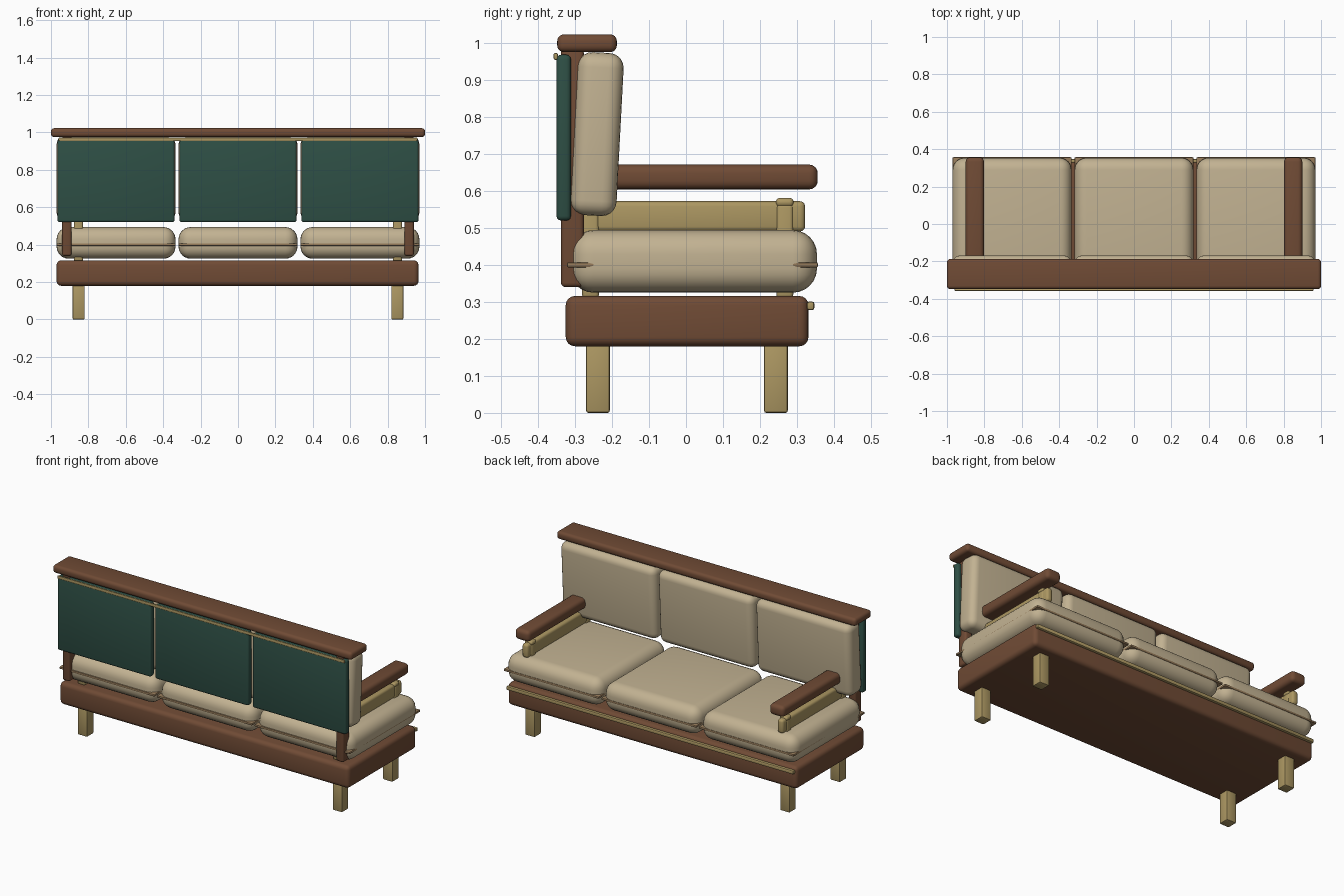
import bpy, math

if "Cube" in bpy.data.objects:
    bpy.data.objects.remove(bpy.data.objects["Cube"])


def material(name, rgb):
    m = bpy.data.materials.new(name)
    lin = [((c / 255 + 0.055) / 1.055) ** 2.4 for c in rgb]
    m.diffuse_color = (*lin, 1)
    m.use_nodes = True
    m.node_tree.nodes["Principled BSDF"].inputs["Base Color"].default_value = m.diffuse_color
    return m


WOOD = material("brown wood", (112, 75, 53))
BRASS = material("pale brass", (172, 151, 98))
FABRIC = material("beige fabric", (194, 178, 146))
PIPING = material("tan piping", (146, 120, 88))
GREEN = material("dark green panel", (46, 79, 69))


def block(name, x, y, z, mat, radius, segments=3, tilt=0):
    """Rounded box spanning the given x, y and z ranges."""
    centre = [(r[0] + r[1]) / 2 for r in (x, y, z)]
    bpy.ops.mesh.primitive_cube_add(size=1, location=centre)
    ob = bpy.context.object
    ob.name = name
    ob.scale = [r[1] - r[0] for r in (x, y, z)]
    bpy.ops.object.transform_apply(location=False, rotation=False, scale=True)
    ob.rotation_euler.x = tilt
    ob.data.materials.append(mat)
    bev = ob.modifiers.new("rounding", "BEVEL")
    bev.width = radius
    bev.segments = segments
    bpy.ops.object.modifier_apply(modifier=bev.name)
    bpy.ops.object.shade_smooth_by_angle(angle=math.radians(40))
    return ob


def pair(name, x, y, z, mat, radius, segments=3):
    """Same block on the left and the right."""
    block(name + "_right", x, y, z, mat, radius, segments)
    block(name + "_left", (-x[1], -x[0]), y, z, mat, radius, segments)


# Plinth, legs and brass trim
block("base", (-0.97, 0.965), (-0.325, 0.331), (0.18, 0.316), WOOD, 0.025, 4)
for label, y in (("back", -0.238), ("front", 0.243)):
    pair(label + "_leg", (0.82, 0.884), (y - 0.032, y + 0.032), (0, 0.19), BRASS, 0.006, 2)
block("base_trim", (-0.96, 0.96), (0.327, 0.347), (0.278, 0.301), BRASS, 0.006, 2)

# Back frame
pair("back_post", (0.89, 0.94), (-0.338, -0.276), (0.34, 0.985), WOOD, 0.012)
block("top_rail", (-1, 1), (-0.348, -0.187), (0.975, 1.023), WOOD, 0.018, 4)
block("back_trim", (-0.96, 0.96), (-0.358, -0.346), (0.954, 0.973), BRASS, 0.005, 2)

# Three bays: seat cushion, piping, back cushion and rear panel
for label, cx in (("left", -0.652), ("middle", 0), ("right", 0.652)):
    span = (cx - 0.318, cx + 0.318)
    block(label + "_seat_cushion", span, (-0.315, 0.354), (0.325, 0.494), FABRIC, 0.065, 6)
    block(label + "_seat_piping", span, (-0.322, 0.357), (0.393, 0.407), PIPING, 0.005, 2)
    block(label + "_back_cushion", span, (-0.303, -0.178), (0.533, 0.974), FABRIC, 0.04, 5,
          tilt=math.radians(-3))
    block(label + "_rear_panel", (cx - 0.313, cx + 0.313), (-0.35, -0.311), (0.52, 0.968),
          GREEN, 0.012)

# Arms: padded wood rest, brass rail, posts with rounded caps
pair("armrest", (0.802, 0.9), (-0.3, 0.356), (0.604, 0.671), WOOD, 0.023, 4)
pair("arm_rail", (0.833, 0.873), (-0.28, 0.322), (0.49, 0.572), BRASS, 0.014)
for label, y in (("back", -0.258), ("front", 0.267)):
    pair(label + "_arm_post", (0.829, 0.877), (y - 0.023, y + 0.023), (0.31, 0.565), BRASS, 0.01)
    pair(label + "_post_cap", (0.827, 0.879), (y - 0.024, y + 0.024), (0.557, 0.581), BRASS, 0.011, 4)
